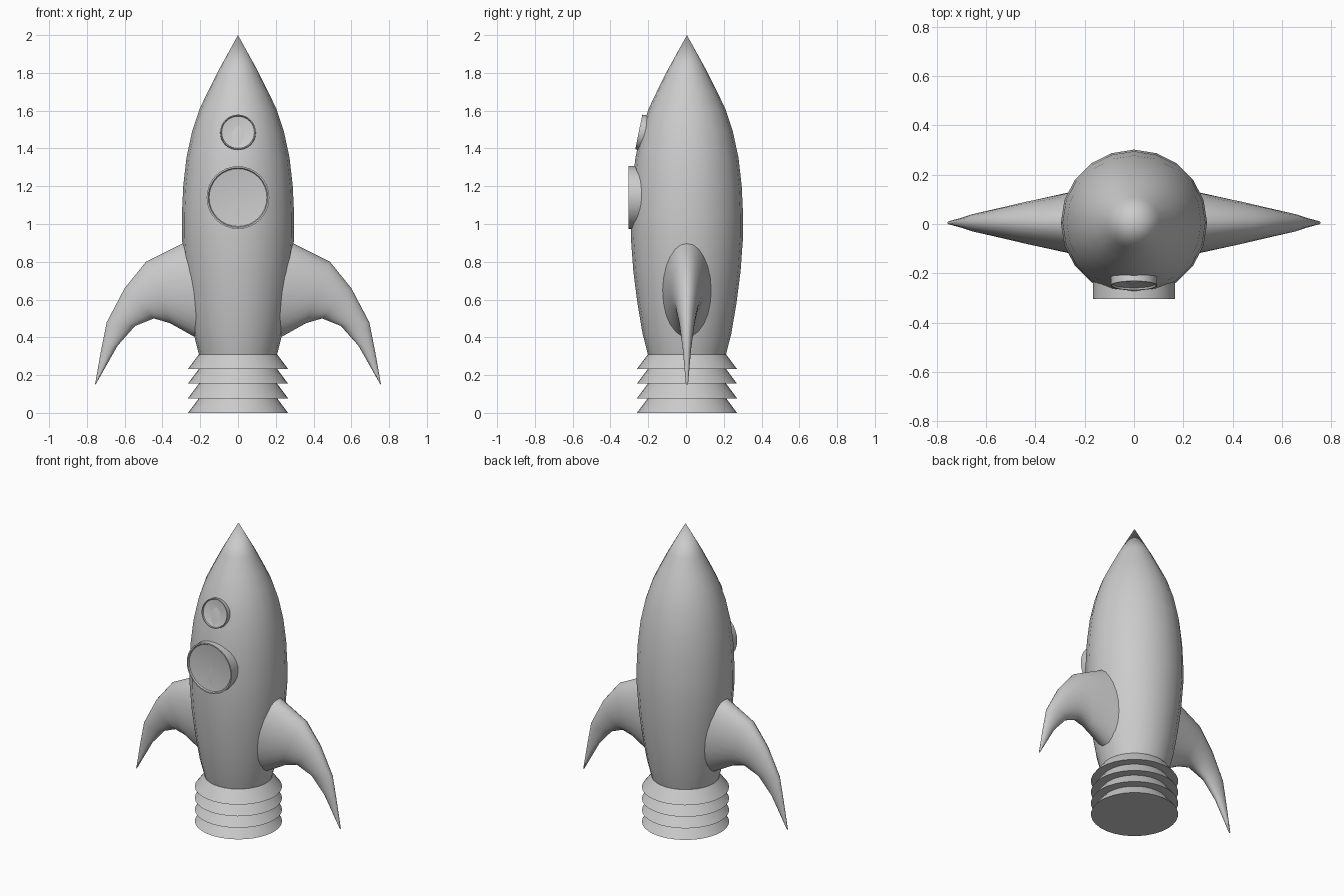
import bpy, bmesh, math
from mathutils import Vector, Matrix

cube = bpy.data.objects.get("Cube")
if cube:
    bpy.data.objects.remove(cube, do_unlink=True)

AXIS_Y = 0.005

grey = bpy.data.materials.new("plain grey")
grey.use_nodes = True
grey.diffuse_color = (0.6, 0.6, 0.6, 1)
grey.node_tree.nodes["Principled BSDF"].inputs["Base Color"].default_value = (0.6, 0.6, 0.6, 1)


def loft(name, rings, angle, place=Matrix()):
    """Skin a list of closed rings; a one-point ring makes a pole."""
    bm = bmesh.new()
    loops = [[bm.verts.new(place @ Vector(p)) for p in ring] for ring in rings]
    for a, b in zip(loops, loops[1:]):
        n = max(len(a), len(b))
        for i in range(n):
            j = (i + 1) % n
            corners = [a[i % len(a)], a[j % len(a)], b[j % len(b)], b[i % len(b)]]
            bm.faces.new(list(dict.fromkeys(corners)))
    for end in (loops[0], loops[-1]):
        if len(end) > 2:
            bm.faces.new(end)
    bmesh.ops.recalc_face_normals(bm, faces=bm.faces)
    mesh = bpy.data.meshes.new(name)
    bm.to_mesh(mesh)
    bm.free()
    mesh.materials.append(grey)
    obj = bpy.data.objects.new(name, mesh)
    bpy.context.collection.objects.link(obj)
    bpy.ops.object.select_all(action="DESELECT")
    obj.select_set(True)
    bpy.context.view_layer.objects.active = obj
    bpy.ops.object.shade_smooth_by_angle(angle=math.radians(angle))
    return obj


def circle(r, z, sides):
    if r == 0:
        return [(0, 0, z)]
    steps = [math.tau * i / sides for i in range(sides)]
    return [(r * math.cos(t), r * math.sin(t), z) for t in steps]


def lathe(name, profile, sides, angle, place):
    return loft(name, [circle(r, z, sides) for r, z in profile], angle, place)


upright = Matrix.Translation((0, AXIS_Y, 0))

# Hull
hull = [(0.207, 0.31), (0.235, 0.42), (0.262, 0.58), (0.284, 0.75), (0.297, 0.93),
        (0.297, 1.05), (0.29, 1.2), (0.273, 1.35), (0.243, 1.49), (0.203, 1.61),
        (0.16, 1.7), (0.105, 1.81), (0, 2)]
lathe("hull", hull, 20, 40, upright)

# Flared exhaust rings, stacked
step = 0.31 / 4
nozzle = []
for i in range(4):
    nozzle += [(0.265, i * step), (0.207, (i + 1) * step)]
lathe("exhaust_rings", nozzle, 32, 30, upright)


# Portholes: drum with a thin rim and a shallow dished face
def porthole(name, r, depth, centre, tilt):
    place = Matrix.Translation(centre) @ Matrix.Rotation(math.radians(90 - tilt), 4, "X")
    profile = [(r, -depth), (r, 0), (r * 0.95, 0), (r * 0.92, -0.008),
               (r * 0.6, -0.014), (0, -0.018)]
    lathe(name, profile, 32, 40, place)


porthole("large_porthole", 0.166, 0.12, (0, -0.305, 1.14), 0)
porthole("small_porthole", 0.094, 0.09, (0, -0.25, 1.487), 11.5)

# Curved horn fins: outer edge, inner edge and half thickness of each section
sections = [((0.1, 0.99), (0.08, 0.33), 0.155), ((0.297, 0.895), (0.235, 0.405), 0.123),
            ((0.487, 0.8), (0.36, 0.475), 0.088), ((0.6, 0.66), (0.445, 0.5), 0.063),
            ((0.695, 0.48), (0.545, 0.46), 0.04), ((0.727, 0.32), (0.638, 0.355), 0.022),
            ((0.757, 0.15), (0.75, 0.157), 0.006)]


def fin(name, side):
    rings = []
    for outer, inner, half in sections:
        o, i = Vector((outer[0], 0, outer[1])), Vector((inner[0], 0, inner[1]))
        mid, arm = (o + i) / 2, (o - i) / 2
        ring = []
        for k in range(24):
            t = math.tau * k / 24
            p = mid + arm * math.cos(t)
            ring.append((side * p.x, half * math.sin(t), p.z))
        rings.append(ring)
    loft(name, rings, 60, upright)


fin("left_fin", 1)
fin("right_fin", -1)
